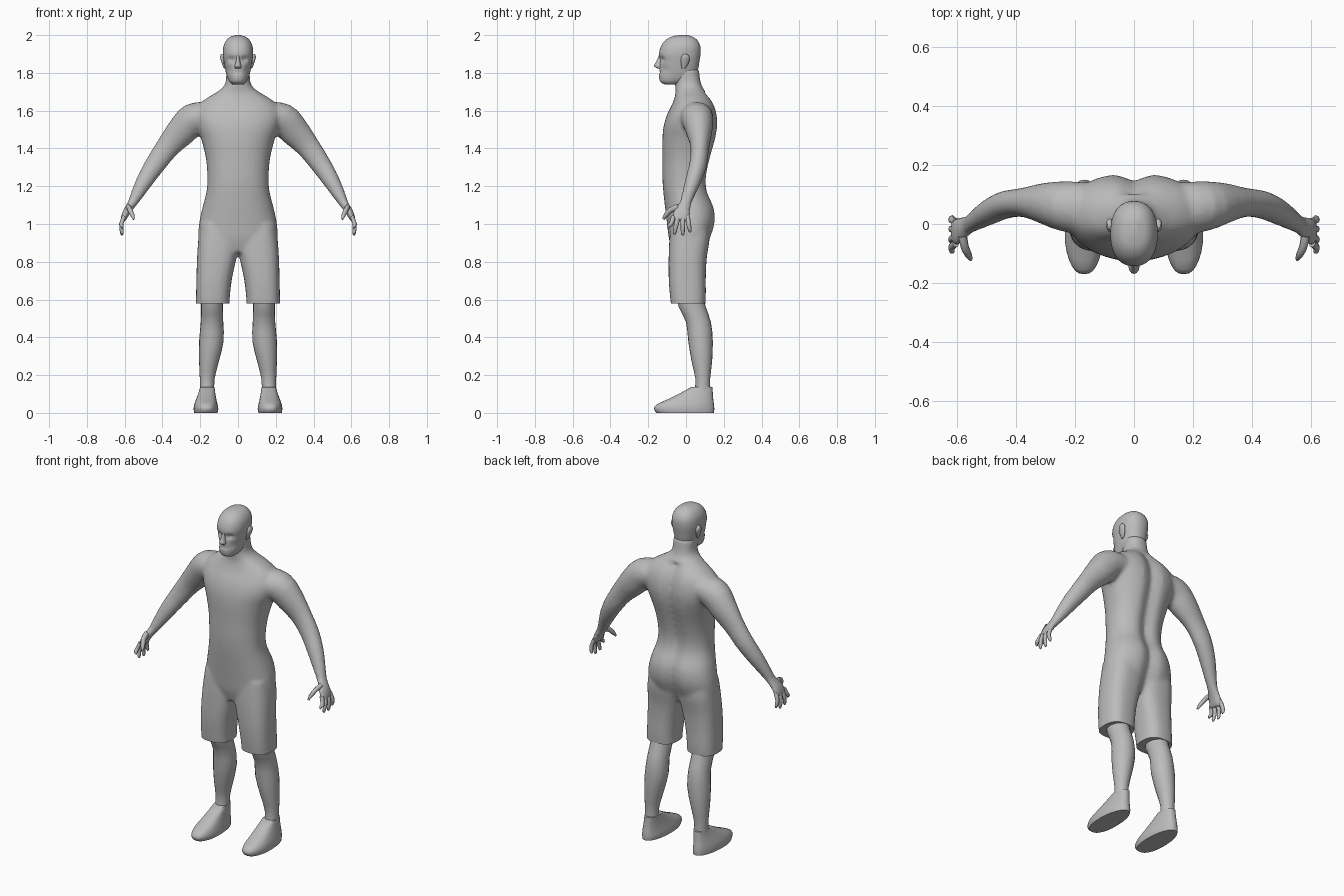
import bpy, bmesh, math
from mathutils import Vector

if "Cube" in bpy.data.objects:
    bpy.data.objects.remove(bpy.data.objects["Cube"])

SKIN = bpy.data.materials.new("matte_grey")
SKIN.diffuse_color = (0.5, 0.5, 0.5, 1)
SKIN.use_nodes = True
SKIN.node_tree.nodes["Principled BSDF"].inputs["Base Color"].default_value = SKIN.diffuse_color


def smooth_rows(rows, steps):
    """Catmull-Rom interpolation between the rows of a profile."""
    out = []
    for i in range(len(rows) - 1):
        p = [rows[max(0, min(len(rows) - 1, i + k))] for k in (-1, 0, 1, 2)]
        for s in range(steps):
            t = s / steps
            out.append(tuple(0.5 * (2 * b + (c - a) * t + (2 * a - 5 * b + 4 * c - d) * t * t
                                    + (3 * b - a - 3 * c + d) * t ** 3) for a, b, c, d in zip(*p)))
    return out + [rows[-1]]


def loft(bm, rings, n=20, power=2.0):
    """Skin rings of (centre, u axis, v axis) and cap both ends."""
    loops = []
    for c, u, v in rings:
        loop = []
        for k in range(n):
            a = 2 * math.pi * k / n
            f = [math.copysign(abs(w) ** (2 / power), w) for w in (math.cos(a), math.sin(a))]
            loop.append(bm.verts.new(c + u * f[0] + v * f[1]))
        loops.append(loop)
    for a, b in zip(loops, loops[1:]):
        for k in range(n):
            bm.faces.new((a[k], a[(k + 1) % n], b[(k + 1) % n], b[k]))
    bm.faces.new(loops[0][::-1])
    bm.faces.new(loops[-1])


def stack(bm, rows, side=1, steps=2, n=20, power=2.0):
    """Horizontal rings from rows of (z, x min, x max, y front, y back)."""
    rings = []
    for z, x0, x1, y0, y1 in smooth_rows(rows, steps):
        rings.append((Vector((side * (x0 + x1) / 2, (y0 + y1) / 2, z)),
                      Vector(((x1 - x0) / 2, 0, 0)), Vector((0, (y1 - y0) / 2, 0))))
    loft(bm, rings, n, power)


def limb(bm, rows, side=1, steps=2, n=16):
    """Rings across a path of (x, y, z, half thickness, half depth)."""
    rows = smooth_rows(rows, steps)
    pts = [Vector((side * r[0], r[1], r[2])) for r in rows]
    rings = []
    for i, r in enumerate(rows):
        t = (pts[min(i + 1, len(pts) - 1)] - pts[max(i - 1, 0)]).normalized()
        u = Vector((0, 1, 0)).cross(t).normalized()
        rings.append((pts[i], u * r[3], t.cross(u) * r[4]))
    loft(bm, rings, n)


def finish(name, bm, angle=60):
    bmesh.ops.recalc_face_normals(bm, faces=bm.faces)
    me = bpy.data.meshes.new(name)
    bm.to_mesh(me)
    bm.free()
    ob = bpy.data.objects.new(name, me)
    bpy.context.collection.objects.link(ob)
    me.materials.append(SKIN)
    bpy.ops.object.select_all(action='DESELECT')
    ob.select_set(True)
    bpy.context.view_layer.objects.active = ob
    bpy.ops.object.shade_smooth_by_angle(angle=math.radians(angle))
    return ob


# torso with neck, carved by a spine groove
bm = bmesh.new()
torso = [(.85, .17, -.07, .095), (.92, .208, -.09, .13), (1.0, .206, -.10, .157), (1.08, .19, -.11, .156),
         (1.17, .167, -.12, .12), (1.25, .162, -.125, .115), (1.35, .17, -.125, .135),
         (1.45, .195, -.125, .162), (1.52, .222, -.118, .172), (1.58, .23, -.10, .168),
         (1.63, .21, -.075, .153), (1.67, .16, -.06, .13), (1.70, .11, -.055, .105),
         (1.74, .068, -.058, .08), (1.82, .062, -.06, .068)]
stack(bm, [(z, -w, w, f, b) for z, w, f, b in torso], steps=3, n=48, power=2.25)
for v in bm.verts:
    if v.co.y > 0.05 and v.co.z < 1.7:
        v.co.y -= 0.028 * math.exp(-(v.co.x / 0.04) ** 2)

# arms with palms, and the legs of the shorts, fused into the torso
arm = [(.15, .05, 1.575, .07, .09), (.235, .06, 1.555, .086, .085), (.30, .07, 1.49, .08, .07),
       (.37, .073, 1.41, .064, .05), (.435, .065, 1.32, .055, .047), (.49, .04, 1.235, .046, .043),
       (.535, .012, 1.155, .034, .034), (.563, -.005, 1.105, .024, .032),
       (.592, -.022, 1.06, .02, .046), (.61, -.029, 1.015, .014, .05)]
short_leg = [(.54, .045, .222, -.075, .10), (.62, .043, .222, -.085, .105), (.72, .03, .22, -.092, .105),
             (.82, .008, .217, -.092, .11), (.92, -.01, .21, -.088, .125), (1.0, .0, .2, -.08, .12)]
for s in (1, -1):
    limb(bm, arm, s, steps=3, n=24)
    stack(bm, short_leg, s, steps=3, n=32, power=2.6)
body = finish("body_and_shorts", bm)
m = body.modifiers.new("fuse", 'REMESH')
m.mode, m.voxel_size, m.use_smooth_shade = 'VOXEL', 0.011, True
bpy.ops.object.modifier_apply(modifier="fuse")
m = body.modifiers.new("soften", 'SMOOTH')
m.factor, m.iterations = 0.5, 5
bpy.ops.object.modifier_apply(modifier="soften")

# straight hem on the shorts
bm = bmesh.new()
bm.from_mesh(body.data)
cut = bmesh.ops.bisect_plane(bm, geom=bm.verts[:] + bm.edges[:] + bm.faces[:], plane_co=(0, 0, .578),
                             plane_no=(0, 0, -1), clear_outer=True)["geom_cut"]
bmesh.ops.holes_fill(bm, edges=[e for e in cut if isinstance(e, bmesh.types.BMEdge)], sides=0)
bm.to_mesh(body.data)
bm.free()
bpy.ops.object.shade_smooth_by_angle(angle=math.radians(60))

# head with eye sockets and a mouth crease
bm = bmesh.new()
head = [(1.738, .028, -.11, -.05), (1.752, .045, -.135, .0), (1.78, .058, -.143, .052), (1.82, .068, -.141, .064),
        (1.86, .075, -.138, .071), (1.90, .08, -.143, .077), (1.94, .077, -.133, .076),
        (1.97, .064, -.112, .062), (1.99, .043, -.082, .038), (2.0, .012, -.04, .01)]
stack(bm, [(z, -w, w, f, b) for z, w, f, b in head], steps=5, n=48, power=2.3)
for v in bm.verts:
    x, y, z = v.co
    if y < -.06:
        v.co.y += .014 * math.exp(-((abs(x) - .034) / .017) ** 2 - ((z - 1.872) / .014) ** 2)
        v.co.y += .006 * math.exp(-(x / .026) ** 2 - ((z - 1.802) / .006) ** 2)
        v.co.y += .01 * math.exp(-((abs(x) - .05) / .02) ** 2 - ((z - 1.815) / .025) ** 2)
finish("head", bm)

# nose
bm = bmesh.new()
stack(bm, [(1.822, -.014, .014, -.148, -.12), (1.832, -.019, .019, -.166, -.12), (1.842, -.016, .016, -.168, -.12),
           (1.865, -.01, .01, -.155, -.12), (1.893, -.008, .008, -.144, -.12)], n=12)
finish("nose", bm)

for s, label in ((1, "left"), (-1, "right")):
    # ear
    bm = bmesh.new()
    stack(bm, [(1.822, .066, .074, -.022, -.005), (1.84, .066, .082, -.026, .008), (1.865, .07, .09, -.028, .018),
               (1.885, .07, .095, -.024, .018), (1.9, .074, .09, -.014, .008)], s, n=12)
    finish(label + "_ear", bm)

    # four fingers and thumb
    bm = bmesh.new()
    for y0, y1, z1 in ((-.066, -.092, .978), (-.042, -.06, .945), (-.017, -.017, .94), (.008, .02, .957)):
        mid = (y0 + y1) / 2
        limb(bm, [(.603, y0, 1.04, .011, .013), (.618, mid, 1.0, .011, .012),
                  (.615, y1, z1 + .012, .009, .01), (.612, y1, z1, .004, .005)], s, n=8)
    limb(bm, [(.58, -.04, 1.09, .014, .018), (.572, -.08, 1.075, .013, .016),
              (.558, -.108, 1.045, .011, .012), (.552, -.12, 1.025, .005, .006)], s, n=8)
    finish(label + "_fingers", bm)

    # lower leg
    bm = bmesh.new()
    stack(bm, [(.62, .08, .195, -.05, .09), (.56, .08, .195, -.038, .105), (.48, .078, .197, .0, .132),
               (.38, .076, .206, .012, .142), (.27, .102, .206, .03, .138), (.18, .124, .202, .05, .128),
               (.11, .126, .202, .045, .13)], s, n=20)
    finish(label + "_lower_leg", bm)

    # shoe
    bm = bmesh.new()
    stack(bm, [(0, .108, .232, -.155, .148), (.02, .104, .235, -.17, .15), (.045, .108, .232, -.155, .148),
               (.075, .114, .222, -.09, .144), (.105, .118, .212, -.03, .142), (.137, .12, .204, .028, .14)],
          s, n=28, power=2.7)
    for v in bm.verts:  # narrower toe and heel
        v.co.x = s * .165 + (v.co.x - s * .165) * (1 - 9 * (v.co.y + .03) ** 2)
    finish(label + "_shoe", bm, 45)
